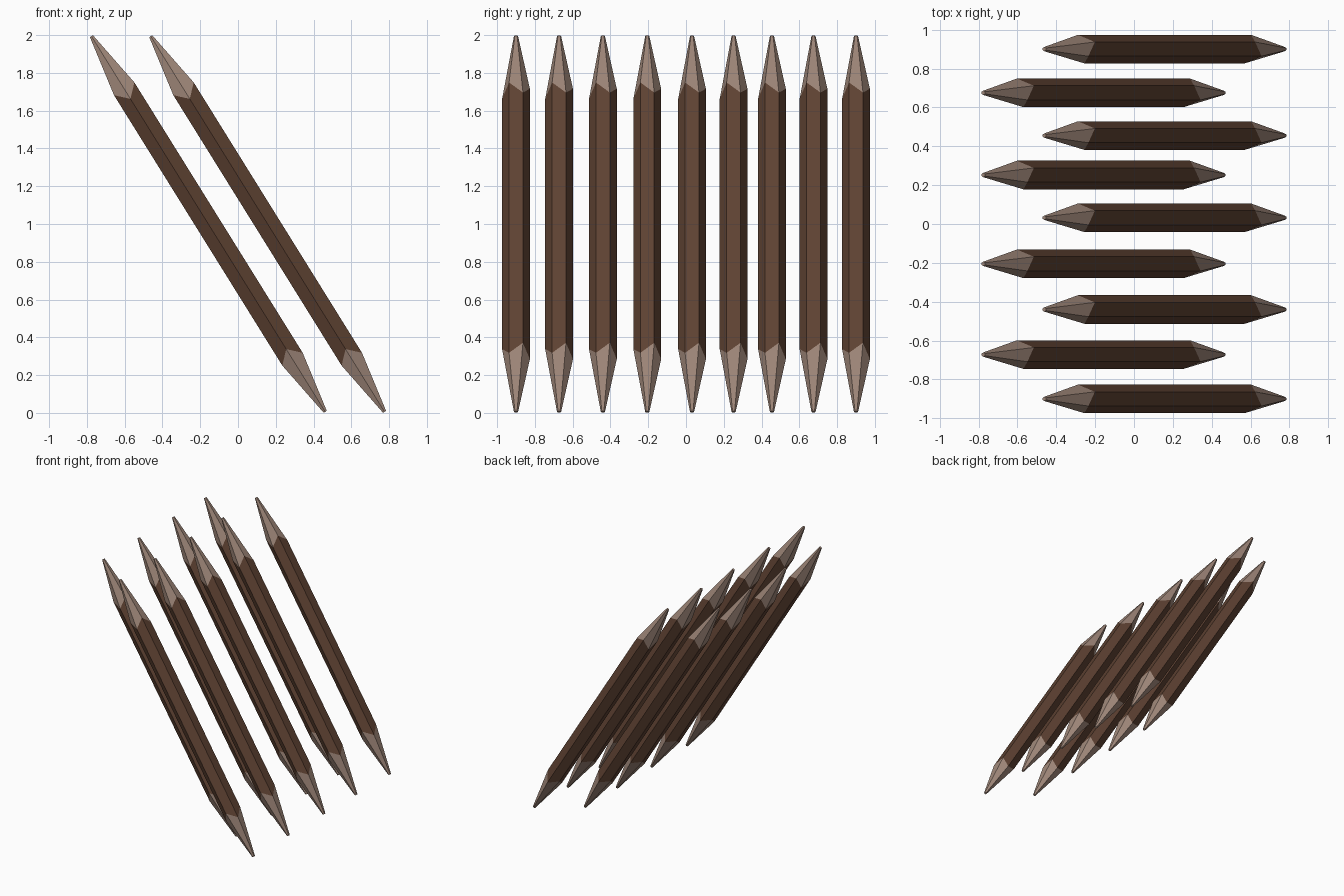
import bpy, bmesh
from math import cos, sin, pi, atan2
from mathutils import Matrix

cube = bpy.data.objects.get("Cube")
if cube:
    bpy.data.objects.remove(cube, do_unlink=True)


def material(name, rgb):
    m = bpy.data.materials.new(name)
    m.use_nodes = True
    m.diffuse_color = (*rgb, 1)
    m.node_tree.nodes["Principled BSDF"].inputs["Base Color"].default_value = (*rgb, 1)
    return m


bark = material("dark bark", (0.112, 0.054, 0.032))
cut_wood = material("pale cut wood", (0.352, 0.246, 0.195))

SIDES = 6
RADIUS, TIP_RADIUS = 0.0735, 0.011
HALF_LENGTH = 1.171
CUT_OUTER, CUT_INNER = 0.843, 0.78   # alternate edges are whittled further down


def stake_mesh():
    """Hexagonal pole along z, whittled to a blunt point at both ends."""
    bm = bmesh.new()

    def ring(radius, heights):
        verts = []
        for k in range(SIDES):
            a = -pi / 2 + k * 2 * pi / SIDES
            verts.append(bm.verts.new((radius * cos(a), radius * sin(a), heights[k % 2])))
        return verts

    rings = [ring(TIP_RADIUS, (-HALF_LENGTH, -HALF_LENGTH)),
             ring(RADIUS, (-CUT_INNER, -CUT_OUTER)),
             ring(RADIUS, (CUT_INNER, CUT_OUTER)),
             ring(TIP_RADIUS, (HALF_LENGTH, HALF_LENGTH))]
    for band, (low, high) in enumerate(zip(rings, rings[1:])):
        for k in range(SIDES):
            n = (k + 1) % SIDES
            face = bm.faces.new((low[k], low[n], high[n], high[k]))
            face.material_index = 0 if band == 1 else 1
    for end in (rings[0], rings[-1]):
        bm.faces.new(end).material_index = 1
    bmesh.ops.recalc_face_normals(bm, faces=bm.faces)
    mesh = bpy.data.meshes.new("stake")
    bm.to_mesh(mesh)
    bm.free()
    mesh.materials.append(bark)
    mesh.materials.append(cut_wood)
    return mesh


# Two staggered rows of parallel stakes, leaning toward -x
mesh = stake_mesh()
lean = Matrix.Rotation(-atan2(1.245, 2), 4, 'Y')
rows_y = (-0.9, -0.672, -0.44, -0.205, 0.032, 0.252, 0.455, 0.675, 0.9)
for i, y in enumerate(rows_y):
    stake = bpy.data.objects.new(f"stake_{i + 1}", mesh)
    x = 0.157 if i % 2 == 0 else -0.157
    stake.matrix_world = Matrix.Translation((x, y, 1)) @ lean
    bpy.context.collection.objects.link(stake)
